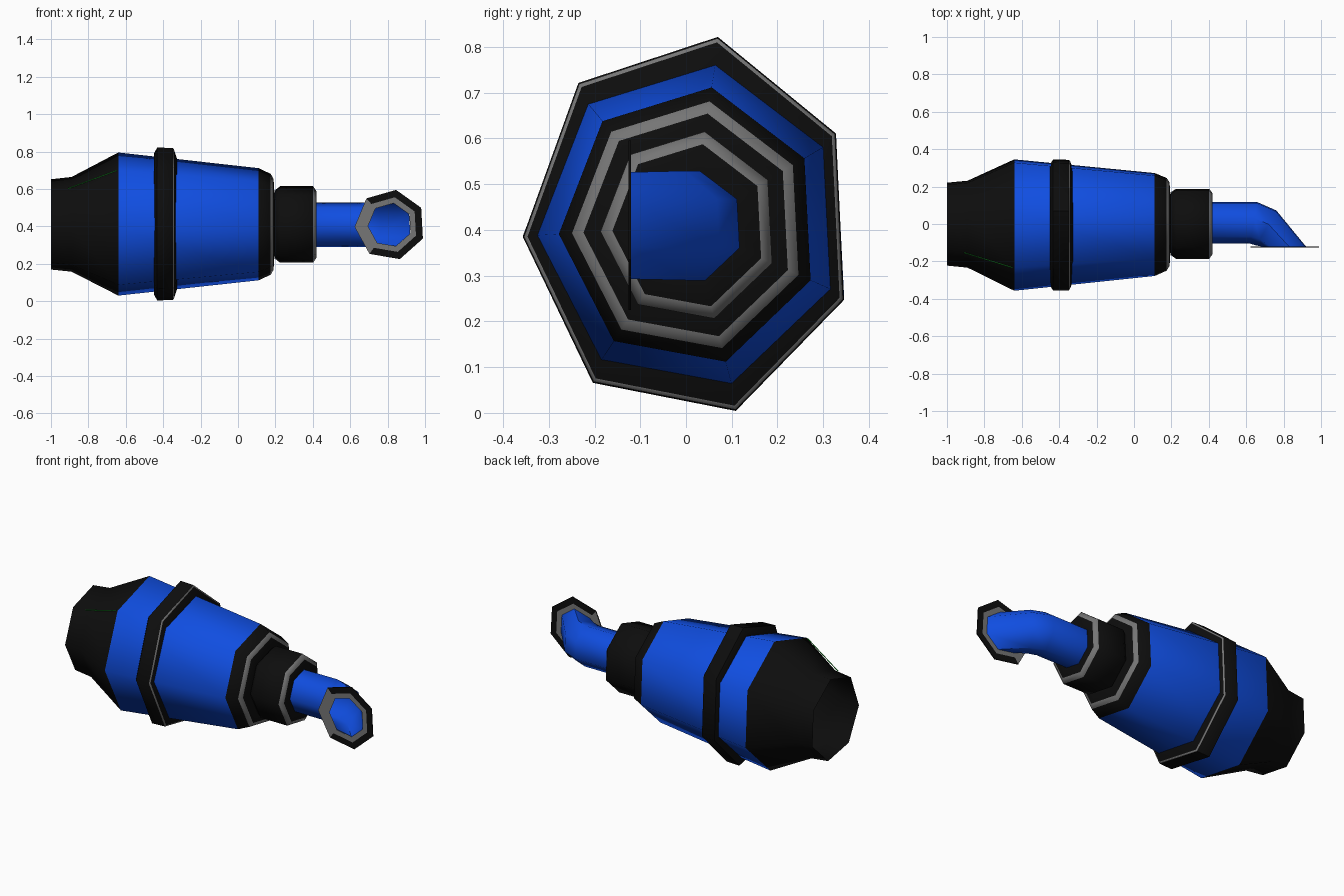
import bpy, math

if "Cube" in bpy.data.objects:
    bpy.data.objects.remove(bpy.data.objects["Cube"])

SIDES, PHASE = 7, math.radians(80.3)
CY, CZ = 0.008, 0.408          # long axis of the body


def material(name, rgb):
    m = bpy.data.materials.new(name)
    m.diffuse_color = (*rgb, 1)
    m.use_nodes = True
    m.node_tree.nodes["Principled BSDF"].inputs["Base Color"].default_value = m.diffuse_color
    return m


BLACK = material("black", (0.004, 0.004, 0.004))
BLUE = material("blue", (0.005, 0.075, 0.75))
GREY = material("grey", (0.18, 0.18, 0.18))
GREEN = material("green", (0.01, 0.3, 0.02))
MATS = [BLACK, BLUE, GREY, GREEN]
K, B, G, N = range(4)

ANGLES = [PHASE + i * math.tau / SIDES for i in range(SIDES)]


def loft(name, rings, bands, smooth=55):
    """Skin a list of seven-point rings; bands gives the colour of each strip."""
    verts = [p for r in rings for p in r]
    faces, cols = [], []
    for j, c in enumerate(bands):
        for i in range(SIDES):
            k = (i + 1) % SIDES
            a, b = j * SIDES, (j + 1) * SIDES
            faces.append((a + i, a + k, b + k, b + i))
            cols.append(c(i) if callable(c) else c)
    me = bpy.data.meshes.new(name)
    me.from_pydata(verts, [], faces)
    for m in MATS:
        me.materials.append(m)
    for p, c in zip(me.polygons, cols):
        p.material_index = c
        p.use_smooth = True
    me.set_sharp_from_angle(angle=math.radians(smooth))
    ob = bpy.data.objects.new(name, me)
    bpy.context.collection.objects.link(ob)
    return ob


def turned(name, profile, bands, ratio=0.93):
    """Seven-sided turned part along x from (x, radius) points."""
    rings = [[(x, CY + r * ratio * math.cos(a), CZ + r * math.sin(a)) for a in ANGLES]
             for x, r in profile]
    return loft(name, rings, bands)


# hollow main body, open at the back
turned("body", [(-1.0, 0.248), (-0.89, 0.26), (-0.64, 0.393), (0.11, 0.308),
                (0.175, 0.277), (0.19, 0.25), (0.195, 0.17)], [K, K, B, K, G, K])

# raised band round the body
turned("band", [(-0.45, 0.36), (-0.448, 0.39), (-0.432, 0.42), (-0.347, 0.417),
                (-0.342, 0.408), (-0.325, 0.355)], [K, K, K, G, K], 0.87)

# collar at the front of the body
turned("collar", [(0.195, 0.17), (0.2, 0.19), (0.225, 0.21), (0.402, 0.21),
                  (0.42, 0.182), (0.42, 0.11)], [K, K, K, G, K])


# bent pipe: each section runs from an inner (-y) to an outer (+y) point
def section(inner, outer, r):
    pts = []
    for a in ANGLES:
        t = (math.cos(a) + 1) / 2
        pts.append((inner[0] + (outer[0] - inner[0]) * t,
                    inner[1] + (outer[1] - inner[1]) * t,
                    CZ + r * math.sin(a)))
    return pts


loft("bent_pipe", [section((0.41, -0.105), (0.41, 0.126), 0.123),
                   section((0.62, -0.105), (0.66, 0.126), 0.123),
                   section((0.655, -0.115), (0.765, 0.08), 0.123),
                   section((0.69, -0.122), (0.93, -0.122), 0.12)], [B, B, B])


# thin flange round the pipe mouth, black outside on the far side, grey inside
def flange_ring(r, y):
    return section((0.813 - r, y), (0.813 + r, y), r)


def rim(i):
    mid = ANGLES[i] + math.pi / SIDES
    return G if math.cos(mid) < -0.6 else K


loft("flange", [flange_ring(0.118, -0.126), flange_ring(0.15, -0.126),
                flange_ring(0.19, -0.126), flange_ring(0.19, -0.12),
                flange_ring(0.15, -0.12), flange_ring(0.118, -0.12)],
     [G, rim, K, rim, G], 30)

# fine green seam along one rear edge
a = ANGLES[1]
seam = []
for x, r in ((-0.91, 0.26), (-0.65, 0.39)):
    seam.append([(x, CY + r * 0.93 * math.cos(a) + 0.003 * math.cos(b),
                  CZ + r * math.sin(a) + 0.003 * math.sin(b)) for b in ANGLES])
loft("seam", seam, [N])
